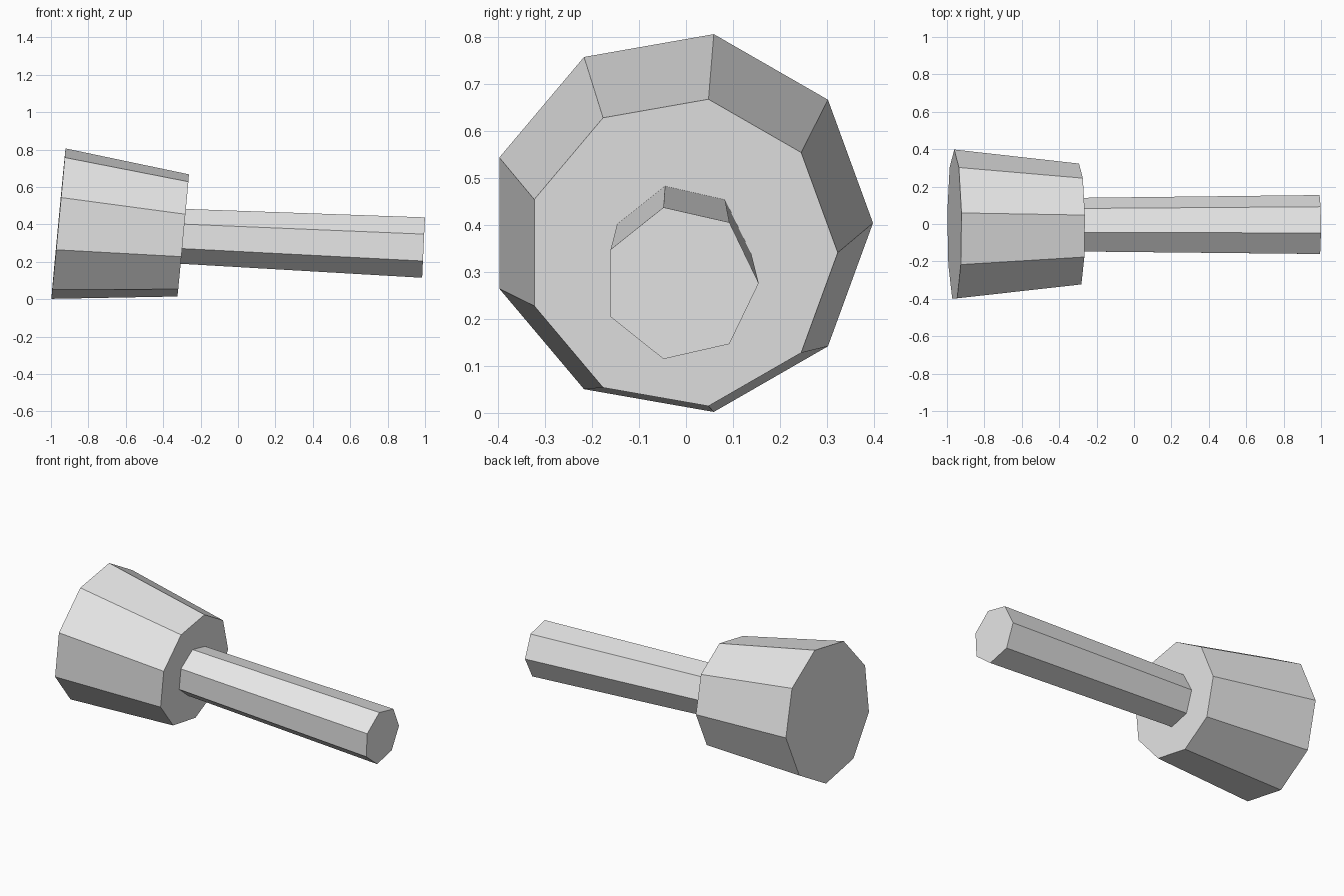
import bpy, bmesh, math
from mathutils import Vector

if "Cube" in bpy.data.objects:
    bpy.data.objects.remove(bpy.data.objects["Cube"])

grey = bpy.data.materials.new("plain_grey")
grey.diffuse_color = (0.8, 0.8, 0.8, 1)
grey.use_nodes = True
grey.node_tree.nodes["Principled BSDF"].inputs["Base Color"].default_value = grey.diffuse_color


def tapered_prism(name, sides, start, end, r_start, r_end):
    """Capped, flat-faced prism between two centres, first corner towards +y."""
    start, end = Vector(start), Vector(end)
    axis = (end - start).normalized()
    up = axis.cross(Vector((0, 1, 0))).normalized()
    side = up.cross(axis)
    bm = bmesh.new()
    rings = []
    for centre, r in ((start, r_start), (end, r_end)):
        ring = []
        for i in range(sides):
            t = math.tau * i / sides
            ring.append(bm.verts.new(centre + r * (math.cos(t) * side + math.sin(t) * up)))
        rings.append(ring)
    a, b = rings
    for i in range(sides):
        j = (i + 1) % sides
        bm.faces.new((a[i], a[j], b[j], b[i]))
    bm.faces.new(a[::-1])
    bm.faces.new(b)
    bmesh.ops.recalc_face_normals(bm, faces=bm.faces)
    mesh = bpy.data.meshes.new(name)
    bm.to_mesh(mesh)
    bm.free()
    mesh.materials.append(grey)
    obj = bpy.data.objects.new(name, mesh)
    bpy.context.collection.objects.link(obj)
    return obj


# Nine-sided head, narrowing towards the handle
tapered_prism("mallet_head", 9, (-0.96, -0.012, 0.404), (-0.293, -0.01, 0.341), 0.41, 0.333)

# Seven-sided handle, slightly flared, sunk a little into the head
tapered_prism("handle", 7, (-0.36, -0.011, 0.339), (0.992, -0.011, 0.276), 0.15, 0.1657)
